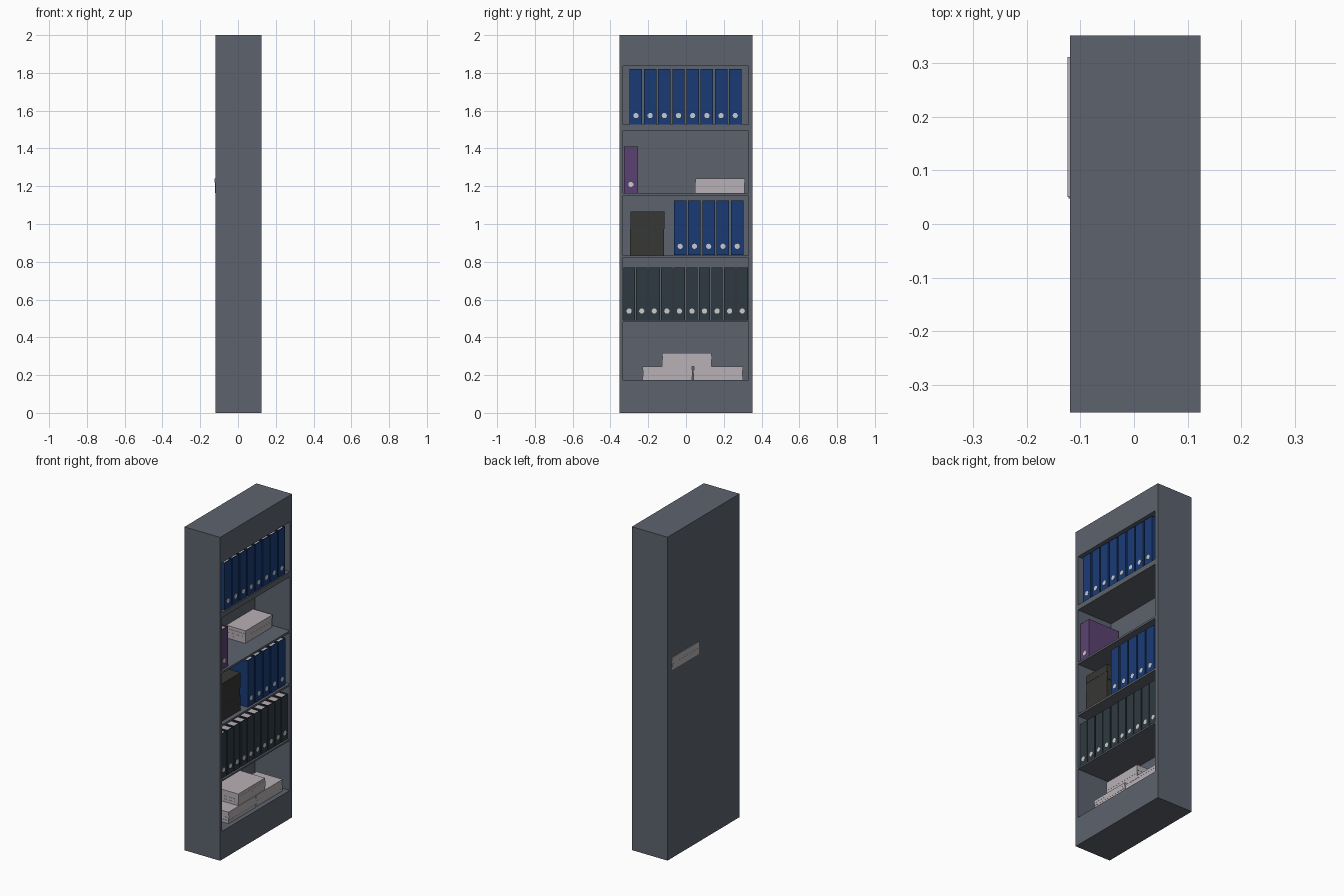
import bpy, bmesh, random
from mathutils import Matrix, Vector

if "Cube" in bpy.data.objects:
    bpy.data.objects.remove(bpy.data.objects["Cube"])

random.seed(4)


def material(name, r, g, b):
    m = bpy.data.materials.new(name)
    m.diffuse_color = (r, g, b, 1)
    m.use_nodes = True
    m.node_tree.nodes["Principled BSDF"].inputs["Base Color"].default_value = m.diffuse_color
    return m


STEEL = material("steel_grey", 0.11, 0.125, 0.155)
BLUE = material("blue_card", 0.010, 0.042, 0.175)
SLATE = material("slate_card", 0.028, 0.042, 0.052)
PURPLE = material("purple_card", 0.105, 0.055, 0.165)
BLACK = material("black_card", 0.038, 0.038, 0.036)
PAPER = material("paper", 0.48, 0.44, 0.47)
RING = material("ring_metal", 0.6, 0.6, 0.6)


def finish(bm, name, mat):
    bmesh.ops.recalc_face_normals(bm, faces=bm.faces)
    me = bpy.data.meshes.new(name)
    bm.to_mesh(me)
    bm.free()
    me.materials.append(mat)
    ob = bpy.data.objects.new(name, me)
    bpy.context.collection.objects.link(ob)
    return ob


def add_box(bm, x0, x1, y0, y1, z0, z1):
    size = Matrix.Diagonal((x1 - x0, y1 - y0, z1 - z0, 1))
    mid = Matrix.Translation(((x0 + x1) / 2, (y0 + y1) / 2, (z0 + z1) / 2))
    bmesh.ops.create_cube(bm, size=1, matrix=mid @ size)


# Cabinet: front panel grid, each opening pushed back into a pocket
FRONT, BACK, INNER = 0.124, -0.12, -0.115
ys = [-0.352, -0.333, 0.33, 0.352]
zs = [0, 0.175, 0.483, 0.493, 0.822, 0.834, 1.151, 1.163, 1.496, 1.528, 1.836, 2]
bm = bmesh.new()
grid = [[bm.verts.new((FRONT, y, z)) for y in ys] for z in zs]
openings = []
for i in range(len(zs) - 1):
    for j in range(3):
        f = bm.faces.new((grid[i][j], grid[i][j + 1], grid[i + 1][j + 1], grid[i + 1][j]))
        if j == 1 and i % 2 == 1:
            openings.append(f)
# Cabinet outer sides and back
rim = [e for e in bm.edges if e.is_boundary]
ext = bmesh.ops.extrude_edge_only(bm, edges=rim)["geom"]
bmesh.ops.translate(bm, vec=(BACK - FRONT, 0, 0),
                    verts=[g for g in ext if isinstance(g, bmesh.types.BMVert)])
back_rim = [g for g in ext if isinstance(g, bmesh.types.BMEdge)
            and all(abs(v.co.x - BACK) < 1e-5 for v in g.verts)]
bmesh.ops.contextual_create(bm, geom=back_rim)
# Shelf pockets
for f in openings:
    new = bmesh.ops.extrude_discrete_faces(bm, faces=[f])["faces"][0]
    for v in new.verts:
        v.co.x = INNER
bmesh.ops.dissolve_limit(bm, angle_limit=0.01, verts=bm.verts, edges=bm.edges)
finish(bm, "cabinet", STEEL)


# Ring binder: folded cover, paper block inside, finger ring on the spine
def binder(name, y, z, w, h, mat, front=0.112, depth=0.21):
    t, b = 0.004, front - depth
    bm = bmesh.new()
    outline = [(b, y), (front, y), (front, y + w), (b, y + w),
               (b, y + w - t), (front - t, y + w - t), (front - t, y + t), (b, y + t)]
    face = bm.faces.new([bm.verts.new((px, py, z)) for px, py in outline])
    ext = bmesh.ops.extrude_face_region(bm, geom=[face])["geom"]
    bmesh.ops.translate(bm, vec=(0, 0, h),
                        verts=[g for g in ext if isinstance(g, bmesh.types.BMVert)])
    finish(bm, name + "_cover", mat)

    bm = bmesh.new()
    add_box(bm, b + 0.006, front - t, y + t, y + w - t, z + 0.004, z + h - 0.006)
    finish(bm, name + "_paper", PAPER)

    bm = bmesh.new()
    pose = Matrix.Translation((front, y + w / 2, z + 0.046)) @ Matrix.Rotation(1.5708, 4, "Y")
    bmesh.ops.create_cone(bm, cap_ends=True, segments=12, radius1=0.014, radius2=0.014,
                          depth=0.002, matrix=pose)
    finish(bm, name + "_finger_ring", RING)


for i in range(8):
    binder(f"top_binder_{i}", -0.298 + 0.0751 * i, 1.528, 0.066, 0.292, BLUE, 0.117)
for i in range(5):
    binder(f"middle_binder_{i}", -0.064 + 0.0755 * i, 0.836, 0.066, 0.289, BLUE)
for i in range(10):
    binder(f"lower_binder_{i}", -0.331 + 0.0665 * i, 0.493, 0.060, 0.277, SLATE)
binder("single_binder", -0.329, 1.163, 0.074, 0.247, PURPLE, 0.109)


# Loose piles: a few slabs, each shifted slightly
def pile(name, x0, x1, y0, y1, z0, z1, mat, layers=4, slip=0.002):
    bm = bmesh.new()
    step = (z1 - z0) / layers
    for i in range(layers):
        dx, dy = random.uniform(-slip, 0), random.uniform(-slip, slip)
        add_box(bm, x0 - dx, x1 + dx, y0 + dy, y1 + dy,
                z0 + step * i, z0 + step * (i + 1))
    finish(bm, name, mat)


pile("shelf_paper_pile", -0.124, 0.018, 0.049, 0.311, 1.163, 1.24, PAPER)
pile("black_folder_pile", -0.09, 0.098, -0.296, -0.115, 0.834, 1.066, BLACK, 5)
pile("bottom_paper_left", -0.085, 0.096, -0.228, 0.034, 0.175, 0.246, PAPER)
pile("bottom_paper_right", -0.085, 0.094, 0.040, 0.301, 0.175, 0.246, PAPER)
pile("bottom_paper_upper", -0.085, 0.092, -0.127, 0.135, 0.246, 0.318, PAPER)
